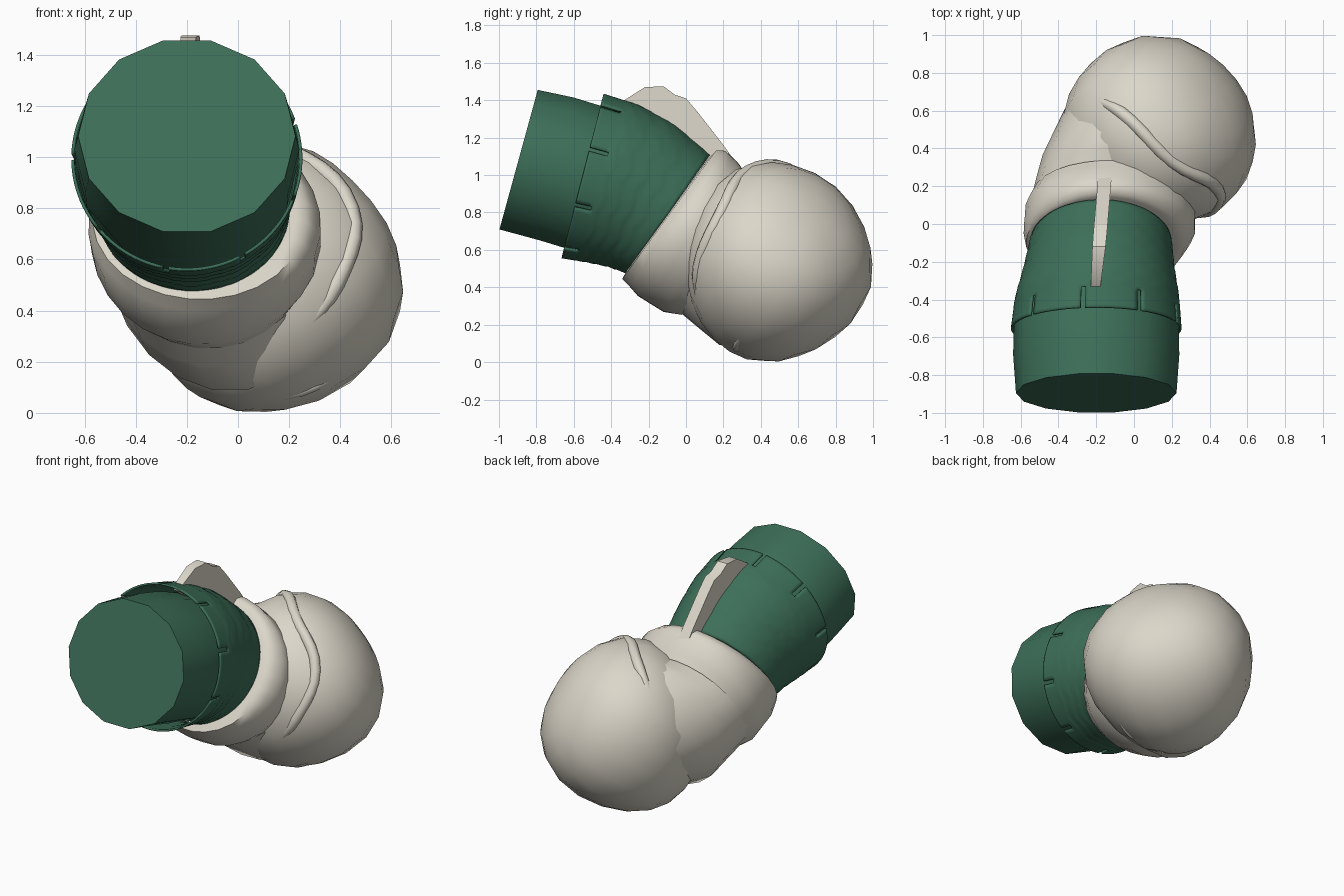
import bpy, bmesh, math
from mathutils import Vector

if "Cube" in bpy.data.objects:
    bpy.data.objects.remove(bpy.data.objects["Cube"])


def material(name, rgb):
    m = bpy.data.materials.new(name)
    m.diffuse_color = (*rgb, 1)
    m.use_nodes = True
    m.node_tree.nodes["Principled BSDF"].inputs["Base Color"].default_value = m.diffuse_color
    return m


green = material("bottle green", (0.046, 0.158, 0.098))
cream = material("warm cream", (0.72, 0.68, 0.59))


def finish(name, bm, mat, angle=40):
    bmesh.ops.recalc_face_normals(bm, faces=bm.faces)
    me = bpy.data.meshes.new(name)
    bm.to_mesh(me)
    bm.free()
    ob = bpy.data.objects.new(name, me)
    bpy.context.collection.objects.link(ob)
    me.materials.append(mat)
    bpy.ops.object.select_all(action='DESELECT')
    ob.select_set(True)
    bpy.context.view_layer.objects.active = ob
    bpy.ops.object.shade_smooth_by_angle(angle=math.radians(angle))
    return ob


def ring_at(keys, t):
    """Blend between key rings: centre x, x radius, top (y, z), bottom (y, z)."""
    f = t * (len(keys) - 1)
    i = min(int(f), len(keys) - 2)
    f -= i
    a, b = ([k[0], k[1], *k[2], *k[3]] for k in keys[i:i + 2])
    cx, rx, ty, tz, by, bz = (p + (q - p) * f for p, q in zip(a, b))
    top, bottom = Vector((cx, ty, tz)), Vector((cx, by, bz))
    return (top + bottom) / 2, Vector((rx, 0, 0)), (top - bottom) / 2


def loft(keys, rows, sides, bump=None, caps=(False, False), skip=None):
    bm = bmesh.new()
    rings = []
    for r in range(rows + 1):
        t = r / rows
        c, u, v = ring_at(keys, t)
        ring = []
        for s in range(sides):
            a = 2 * math.pi * (s + 0.5) / sides
            k = 1 + (bump(t, a) if bump else 0)
            ring.append(bm.verts.new(c + (u * math.sin(a) + v * math.cos(a)) * k))
        rings.append(ring)
    for r in range(rows):
        for s in range(sides):
            if skip and skip(r, s):
                continue
            n = (s + 1) % sides
            bm.faces.new((rings[r][s], rings[r][n], rings[r + 1][n], rings[r + 1][s]))
    if caps[0]:
        bm.faces.new(rings[0])
    if caps[1]:
        bm.faces.new(rings[-1])
    return bm


# Inner tube with the flat end disc, running on under the sleeve
tube = [(-0.20, 0.425, (-0.79, 1.465), (-1.0, 0.70)),
        (-0.20, 0.44, (-0.60, 1.425), (-0.78, 0.64)),
        (-0.20, 0.435, (-0.42, 1.37), (-0.60, 0.585)),
        (-0.19, 0.41, (-0.22, 1.29), (-0.46, 0.555)),
        (-0.175, 0.37, (0.08, 1.12), (-0.33, 0.50))]
finish("inner_tube", loft(tube, 4, 14, caps=(True, False)), green)

# Outer sleeve: slit flared rim and faint overlapping scales
sleeve = [(-0.20, 0.452, (-0.44, 1.435), (-0.665, 0.555)),
          (-0.195, 0.435, (-0.25, 1.375), (-0.54, 0.535)),
          (-0.185, 0.40, (-0.06, 1.27), (-0.42, 0.51)),
          (-0.175, 0.375, (0.13, 1.11), (-0.32, 0.475))]


def scales(t, a):
    if t < 0.22:
        return 0
    s = t * 6 + 0.35 * abs(math.sin(a * 7))
    return 0.008 * (s % 1) - 0.004


ob = finish("scaled_sleeve",
            loft(sleeve, 36, 117, scales, skip=lambda r, s: r < 7 and s % 13 == 9),
            green, 50)
mod = ob.modifiers.new("thickness", 'SOLIDIFY')
mod.thickness = 0.012

# Rolled collar
collar = [(-0.17, 0.36, (0.12, 1.09), (-0.31, 0.50)),
          (-0.15, 0.42, (0.16, 1.13), (-0.345, 0.44)),
          (-0.135, 0.455, (0.21, 1.13), (-0.26, 0.35)),
          (-0.13, 0.45, (0.28, 1.07), (-0.12, 0.27)),
          (-0.12, 0.41, (0.34, 0.99), (-0.02, 0.255))]
finish("rolled_collar",
       loft(collar, 8, 28, lambda t, a: 0.012 * math.sin(3 * a + 5 * t)), cream, 60)

# Neck of the bundle, joining collar to round end
neck = [(-0.12, 0.42, (0.31, 0.98), (-0.04, 0.27)),
        (-0.03, 0.455, (0.50, 1.00), (0.18, 0.09)),
        (0.03, 0.40, (0.77, 0.86), (0.40, 0.12)),
        (0.07, 0.30, (0.86, 0.74), (0.55, 0.22))]
finish("bundle_neck",
       loft(neck, 6, 20, lambda t, a: 0.012 * math.sin(4 * a + 4 * t)), cream, 60)

# Round end, flattened towards its gathered pole and sagging at the base
centre = Vector((0.155, 0.505, 0.55))
radii = Vector((0.535, 0.51, 0.55))
pole = Vector((0.31, 0.20, 0.27)).normalized()
turn = Vector((0, 0, 1)).rotation_difference(pole)


def on_round_end(d, ripple=0.0):
    z = d.dot(pole)
    k = 1 - 0.20 * max(0, z) ** 2 + ripple * (1 - z * z)
    sag = Vector((-0.08, -0.06, 0)) * min(0, d.z) ** 2
    return centre + Vector([a * b for a, b in zip(d, radii)]) * k + sag


bm = bmesh.new()
bmesh.ops.create_uvsphere(bm, u_segments=20, v_segments=12, radius=1)
for v in bm.verts:
    theta = math.atan2(v.co.y, v.co.x)
    d = v.co.copy()
    d.rotate(turn)
    v.co = on_round_end(d, 0.008 * math.sin(5 * theta))
finish("round_end", bm, cream, 60)


# Cloth folds draped over the round end
def fold(name, dirs, width):
    cu = bpy.data.curves.new(name, 'CURVE')
    cu.dimensions = '3D'
    cu.bevel_depth = width
    cu.bevel_resolution = 2
    cu.resolution_u = 5
    cu.use_fill_caps = True
    sp = cu.splines.new('BEZIER')
    sp.bezier_points.add(len(dirs) - 1)
    for i, (p, d) in enumerate(zip(sp.bezier_points, dirs)):
        p.co = centre.lerp(on_round_end(Vector(d).normalized()), 0.96)
        p.handle_left_type = p.handle_right_type = 'AUTO'
        p.radius = 0.4 if i in (0, len(dirs) - 1) else 1
    ob = bpy.data.objects.new(name, cu)
    bpy.context.collection.objects.link(ob)
    cu.materials.append(cream)


fold("upper_fold", [(-.45, .2, .3), (-.25, .1, .5), (.05, -.2, .5),
                    (.3, -.35, .25), (.25, -.5, -.05), (.1, -.5, -.3)], 0.035)
fold("lower_fold", [(-.1, -.15, -.5), (.15, -.2, -.45), (.35, -.15, -.35)], 0.025)

# Crest fin standing on top of the sleeve
outline = [(-0.35, 1.36), (-0.33, 1.40), (-0.22, 1.47), (-0.12, 1.475), (-0.06, 1.43),
           (0.0, 1.41), (0.06, 1.34), (0.13, 1.25), (0.20, 1.16), (0.25, 1.09),
           (0.10, 1.02), (-0.15, 1.2)]
bm = bmesh.new()
sides = []
for sign in (-1, 1):
    sides.append([])
    for y, z in outline:
        mid = -0.205 + (y + 0.35) * 0.085
        half = 0.025 + 0.011 * min(1, (y + 0.35) / 0.25)
        sides[-1].append(bm.verts.new((mid + sign * half, y, z)))
for s in sides:
    bm.faces.new(s)
n = len(outline)
for i in range(n):
    j = (i + 1) % n
    bm.faces.new((sides[0][i], sides[0][j], sides[1][j], sides[1][i]))
finish("crest_fin", bm, cream, 30)
